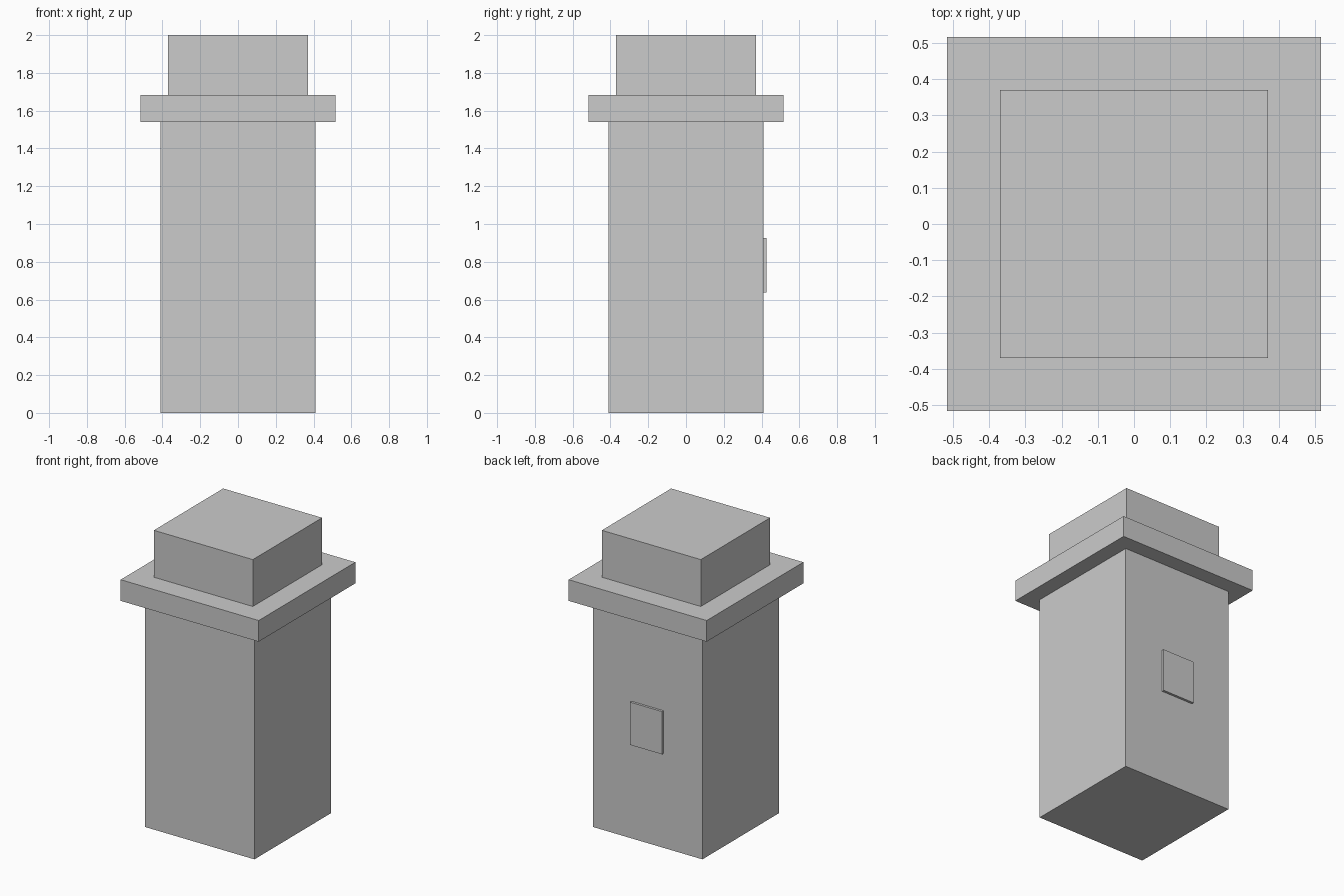
import bpy

if "Cube" in bpy.data.objects:
    bpy.data.objects.remove(bpy.data.objects["Cube"])


def box(name, half_x, y0, y1, z0, z1):
    """Add a box centred on x with the given y and z limits."""
    bpy.ops.mesh.primitive_cube_add(size=1, location=(0, (y0 + y1) / 2, (z0 + z1) / 2))
    ob = bpy.context.object
    ob.name = name
    ob.scale = (2 * half_x, y1 - y0, z1 - z0)
    bpy.ops.object.transform_apply(location=False, rotation=False, scale=True)
    return ob


# Tall square body
box("body", 0.41, -0.41, 0.41, 0.0, 1.54)
# Overhanging flange
box("flange", 0.516, -0.516, 0.516, 1.54, 1.683)
# Narrower cap block on top
box("cap", 0.37, -0.37, 0.37, 1.683, 2.0)
# Thin raised plate on the back face
box("back_plate", 0.12, 0.408, 0.426, 0.638, 0.927)
